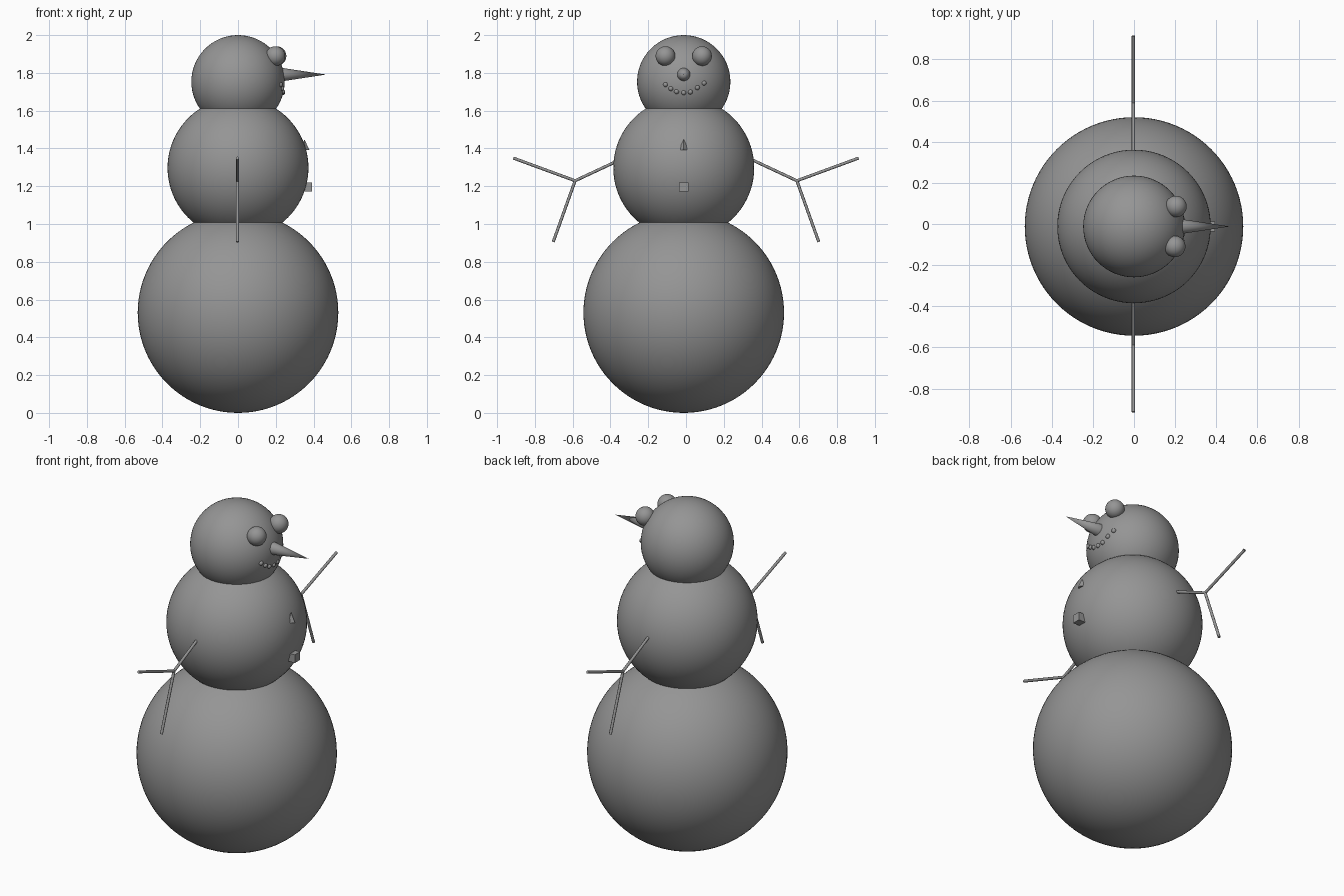
import bpy, math
from mathutils import Vector

old = bpy.data.objects.get("Cube")
if old:
    bpy.data.objects.remove(old, do_unlink=True)

GREY = (0.3, 0.3, 0.3, 1)
mat = bpy.data.materials.new("plain grey")
mat.use_nodes = True
mat.diffuse_color = GREY
mat.node_tree.nodes["Principled BSDF"].inputs["Base Color"].default_value = GREY

MID = -0.012  # y of the body's centre line


def finish(name, smooth=True):
    ob = bpy.context.object
    ob.name = name
    ob.data.materials.append(mat)
    if smooth:
        bpy.ops.object.shade_smooth_by_angle(angle=math.radians(40))
    return ob


def ball(name, centre, radius, segments=64):
    bpy.ops.mesh.primitive_uv_sphere_add(
        segments=segments, ring_count=segments // 2, radius=radius, location=centre)
    return finish(name)


def stick(name, start, end, radius=0.008):
    start, end = Vector(start), Vector(end)
    d = end - start
    bpy.ops.mesh.primitive_cylinder_add(
        vertices=12, radius=radius, depth=d.length, location=(start + end) / 2,
        rotation=d.to_track_quat('Z', 'Y').to_euler())
    return finish(name)


# Three stacked snowballs
HEAD_Z, HEAD_R = 1.753, 0.247
ball("base_ball", (0, MID, 0.531), 0.531, 96)
ball("torso_ball", (0, MID, 1.297), 0.373, 80)
ball("head_ball", (0, MID, HEAD_Z), HEAD_R)

# Eyes
ball("left_eye", (0.204, MID + 0.097, 1.889), 0.052, 32)
ball("right_eye", (0.198, MID - 0.097, 1.889), 0.052, 32)

# Carrot nose pointing along +x
bpy.ops.mesh.primitive_cone_add(
    vertices=32, radius1=0.038, radius2=0, depth=0.25,
    location=(0.341, MID, 1.791), rotation=(0, math.pi / 2, 0))
finish("nose")

# Smile: small pebbles set on the head surface
for i, (y, z) in enumerate([(-0.108, 1.738), (-0.08, 1.717), (-0.05, 1.701), (MID, 1.695),
                            (0.023, 1.699), (0.06, 1.722), (0.095, 1.746)]):
    x = math.sqrt(HEAD_R ** 2 - (y - MID) ** 2 - (z - HEAD_Z) ** 2)
    ball(f"mouth_pebble_{i + 1}", (x - 0.003, y, z), 0.013, 16)

# Buttons: a pyramid above a cube
bpy.ops.mesh.primitive_cone_add(
    vertices=4, radius1=0.026, radius2=0, depth=0.055, location=(0.352, MID, 1.42))
finish("upper_button", smooth=False)
bpy.ops.mesh.primitive_cube_add(size=0.048, location=(0.369, MID, 1.195))
finish("lower_button", smooth=False)

# Forked twig arms
for side, s in (("left", 1), ("right", -1)):
    elbow = (-0.003, s * 0.587, 1.229)
    stick(f"{side}_arm", (-0.003, s * 0.3, 1.363), elbow)
    stick(f"{side}_upper_twig", elbow, (-0.003, s * 0.914, 1.349))
    stick(f"{side}_lower_twig", elbow, (-0.003, s * 0.703, 0.905))
